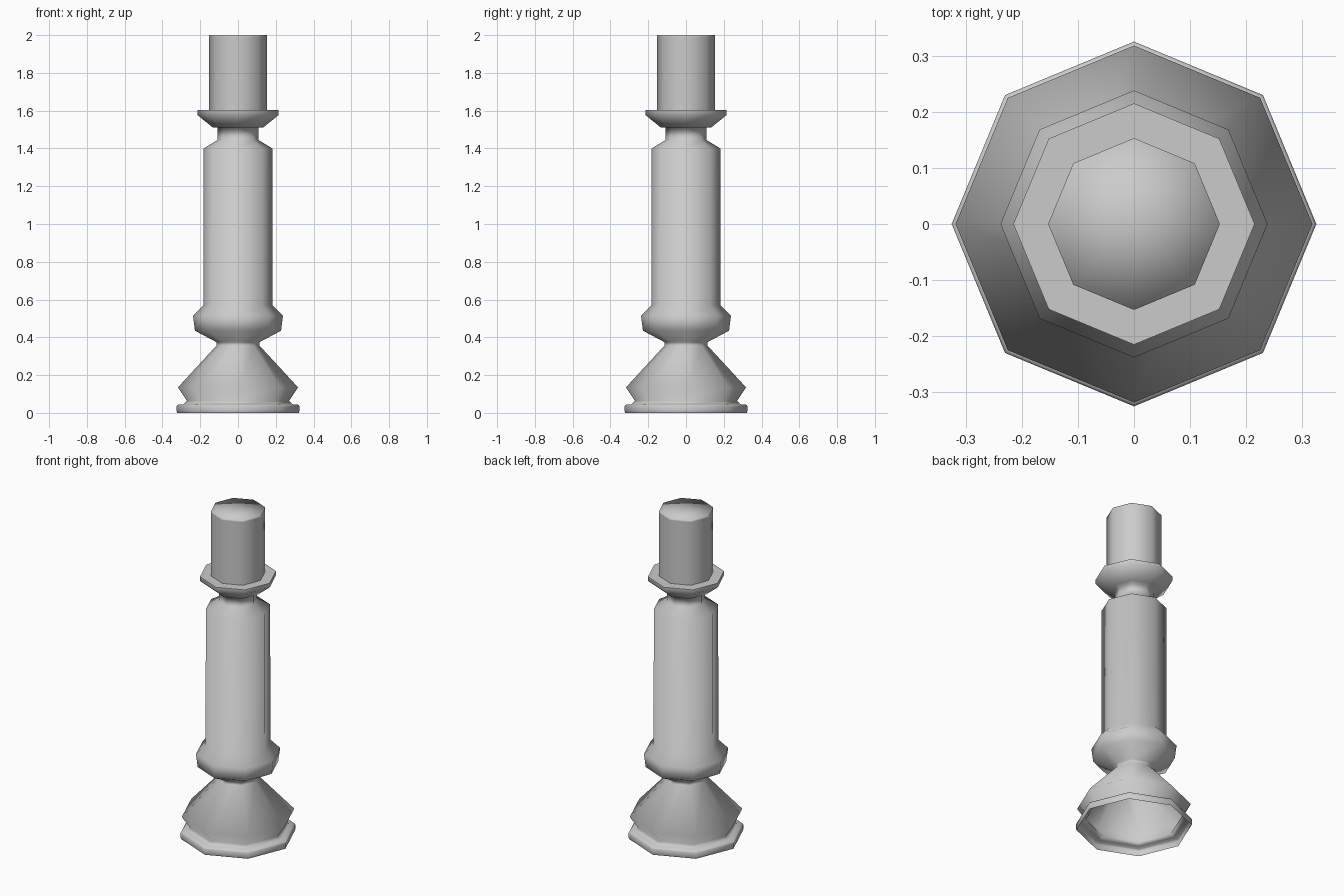
import bpy
import bmesh
from math import cos, sin, pi

cube = bpy.data.objects.get("Cube")
if cube:
    bpy.data.objects.remove(cube, do_unlink=True)

SIDES = 8

grey = bpy.data.materials.new("plain grey")
grey.use_nodes = True
colour = (0.6, 0.6, 0.6, 1)
grey.diffuse_color = colour
grey.node_tree.nodes["Principled BSDF"].inputs["Base Color"].default_value = colour


def turned(name, profile, capped=False):
    """Eight-sided turned shell from (radius, height) points, optionally closed on top."""
    bm = bmesh.new()
    rings = [[bm.verts.new((r * cos(2 * pi * i / SIDES), r * sin(2 * pi * i / SIDES), z))
              for i in range(SIDES)] for r, z in profile]
    for low, high in zip(rings, rings[1:]):
        for i in range(SIDES):
            j = (i + 1) % SIDES
            bm.faces.new((low[i], low[j], high[j], high[i]))
    if capped:
        top = rings[-1]
        centre = bm.verts.new((0, 0, profile[-1][1]))
        for i in range(SIDES):
            bm.faces.new((top[i], top[(i + 1) % SIDES], centre))
    for face in bm.faces:
        face.smooth = True
    mesh = bpy.data.meshes.new(name)
    bm.to_mesh(mesh)
    bm.free()
    mesh.materials.append(grey)
    obj = bpy.data.objects.new(name, mesh)
    bpy.context.collection.objects.link(obj)
    return obj


# Hollow stand, open underneath, from the base plate up to the drip dish
base_plate = [(0.322, 0), (0.325, 0.008), (0.325, 0.036), (0.32, 0.043), (0.29, 0.045)]
foot = [(0.27, 0.063), (0.318, 0.135), (0.115, 0.355)]
collar = [(0.115, 0.375), (0.228, 0.435), (0.238, 0.515), (0.183, 0.57)]
shaft = [(0.182, 1.4), (0.108, 1.445), (0.108, 1.51)]
dish = [(0.135, 1.512), (0.215, 1.577), (0.215, 1.603)]
turned("stand", base_plate + foot + collar + shaft + dish)

# Flat top of the dish, and the candle standing on it
turned("dish_top", [(0.215, 1.603), (0.15, 1.603)])
turned("candle", [(0.153, 1.6), (0.153, 1.99), (0.153, 2.0)], capped=True)
